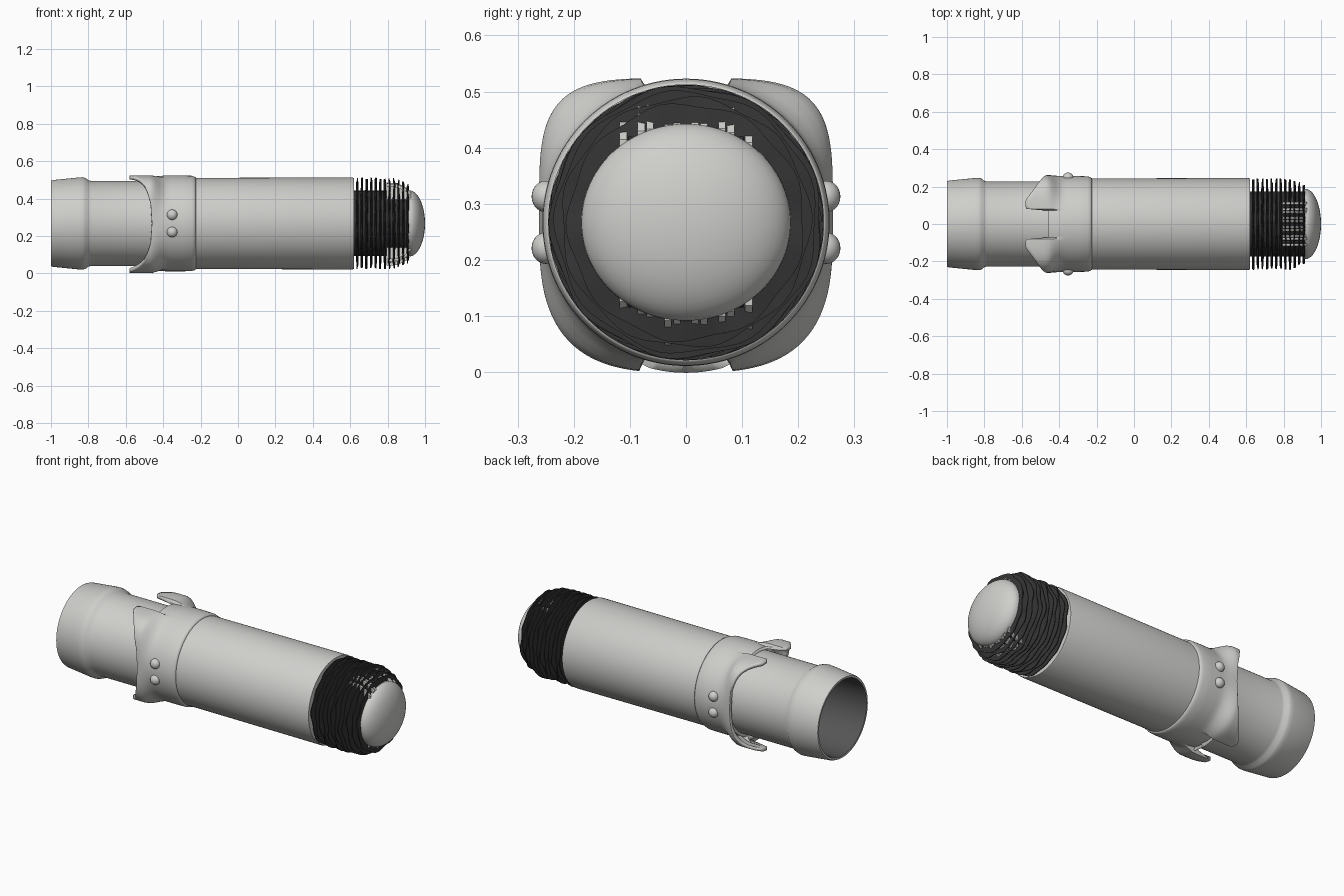
import bpy, bmesh, math, random
from mathutils import Vector

if "Cube" in bpy.data.objects:
    bpy.data.objects.remove(bpy.data.objects["Cube"])

random.seed(4)
CZ = 0.267          # height of the long axis
SEG = 96


def material(name, v):
    m = bpy.data.materials.new(name)
    m.diffuse_color = (v[0], v[1], v[2], 1)
    m.use_nodes = True
    m.node_tree.nodes["Principled BSDF"].inputs["Base Color"].default_value = m.diffuse_color
    return m


LIGHT = material("light_grey", (0.62, 0.62, 0.60))
DARK = material("dark_grey", (0.035, 0.035, 0.035))
INNER = material("inner_grey", (0.09, 0.09, 0.09))


def finish(name, bm, mat, smooth=True, angle=35):
    bmesh.ops.recalc_face_normals(bm, faces=bm.faces)
    me = bpy.data.meshes.new(name)
    bm.to_mesh(me)
    bm.free()
    ob = bpy.data.objects.new(name, me)
    bpy.context.collection.objects.link(ob)
    me.materials.append(mat)
    if smooth:
        bpy.ops.object.select_all(action='DESELECT')
        ob.select_set(True)
        bpy.context.view_layer.objects.active = ob
        bpy.ops.object.shade_smooth_by_angle(angle=math.radians(angle))
    return ob


def add_lathe(bm, profile, wave=None, sy=1.0, sz=1.0):
    """Spin (x, radius) points about the long axis."""
    rows = []
    for x, r in profile:
        if r < 1e-6:
            rows.append([bm.verts.new((x, 0, CZ))])
            continue
        row = []
        for i in range(SEG):
            a = 2 * math.pi * i / SEG
            dx, dr = wave(a, r) if wave else (0, 0)
            row.append(bm.verts.new((x + dx, (r + dr) * sy * math.sin(a),
                                     CZ + (r + dr) * sz * math.cos(a))))
        rows.append(row)
    for p, q in zip(rows, rows[1:]):
        for i in range(SEG):
            j = (i + 1) % SEG
            if len(p) == 1:
                bm.faces.new((p[0], q[j], q[i]))
            elif len(q) == 1:
                bm.faces.new((p[i], p[j], q[0]))
            else:
                bm.faces.new((p[i], p[j], q[j], q[i]))


def lathe(name, profile, mat, **kw):
    bm = bmesh.new()
    add_lathe(bm, profile, **kw)
    return finish(name, bm, mat)


# main tube with flared mouth
lathe("main_tube", [(-1, 0.217), (-1, 0.228), (-0.99, 0.232), (-0.85, 0.246), (-0.83, 0.247),
                    (-0.815, 0.243), (-0.80, 0.231), (-0.785, 0.227), (-0.44, 0.227),
                    (-0.44, 0.243), (0.61, 0.246), (0.62, 0.243), (0.62, 0.17)], LIGHT)
# dark bore behind the mouth
lathe("bore", [(-1, 0.217), (-0.98, 0.212), (-0.45, 0.205), (-0.45, 0)], INNER)

# dark core and thin stacked fins
lathe("fin_core", [(0.60, 0.175), (0.92, 0.175)], DARK)
bm = bmesh.new()
for k in range(12):
    x = 0.638 + 0.0245 * k
    rad = 0.241 if x < 0.84 else 0.241 - 0.45 * (x - 0.84)
    ph = random.uniform(0, 6.28)

    def wave(a, r, ph=ph):
        if r < 0.19:
            return 0, 0
        return (0.003 * math.sin(7 * a + ph) + 0.002 * math.sin(13 * a - ph),
                0.004 * math.sin(9 * a + 2 * ph))
    add_lathe(bm, [(x - 0.007, 0.172), (x - 0.002, rad), (x + 0.002, rad), (x + 0.007, 0.172)], wave=wave)
finish("fins", bm, DARK)

# rough strips above and below the nose
side = [(0.795, 0.16), (0.795, 0.228), (0.85, 0.226), (0.895, 0.205), (0.925, 0.178), (0.925, 0.15)]
for name, sign in (("upper_strips", 1), ("lower_strips", -1)):
    bm = bmesh.new()
    for k in range(15):
        y = -0.112 + 0.016 * k
        drop = 0.235 - math.sqrt(0.235 ** 2 - y * y)
        light = k % 3 != 1
        cut = drop + (random.uniform(0, 0.012) if light else 0.016)
        ends = [[bm.verts.new((px, y + d, CZ + sign * (pz - cut))) for px, pz in side]
                for d in (-0.0065, 0.0065)]
        faces = [bm.faces.new(ends[0]), bm.faces.new(ends[1][::-1])]
        for i in range(len(side)):
            j = (i + 1) % len(side)
            faces.append(bm.faces.new((ends[0][i], ends[1][i], ends[1][j], ends[0][j])))
        for f in faces:
            f.material_index = 0 if light else 1
    ob = finish(name, bm, LIGHT, smooth=False)
    ob.data.materials.append(DARK)

# domed nose
dome = [(0.905, 0.17), (0.912, 0.183)]
dome += [(0.915 + 0.085 * math.sin(t), 0.184 * math.cos(t))
         for t in [math.pi / 2 * i / 12 for i in range(1, 12)]] + [(1.0, 0)]
lathe("nose_dome", dome, LIGHT, sy=1.02, sz=0.96)

# collar with four horns and a notch at top and bottom
EDGE = [(0, -0.46), (16.5, -0.46), (17.5, -0.575), (20, -0.58), (27, -0.58), (34, -0.55), (40, -0.527),
        (48, -0.502), (56, -0.485), (68, -0.467), (90, -0.46)]


def left_edge(deg):
    for (a, u), (b, v) in zip(EDGE, EDGE[1:]):
        if deg <= b:
            return u + (v - u) * (deg - a) / (b - a)
    return EDGE[-1][1]


def horn_radius(a):
    s, c = abs(math.sin(a)), math.cos(a)
    p, h = (4.2, 0.257) if c > 0 else (3.0, 0.268)
    return ((s / 0.262) ** p + (abs(c) / h) ** p) ** (-1 / p)


quarter = sorted(set([2.5 * i for i in range(36)] + [16.5, 17.5]))
angles = quarter + [180 - q for q in quarter[:0:-1]]
angles = sorted(set(angles + [90.0]))
angles += [a + 180 for a in angles]
bm = bmesh.new()
cols = []
for deg in angles:
    fold = deg % 180
    fold = min(fold, 180 - fold)
    a = math.radians(deg)
    x0 = left_edge(fold)
    xs = [x0 + (-0.46 - x0) * i / 5 for i in range(5)]
    xs += [-0.455, -0.44, -0.42, -0.40, -0.38, -0.36, -0.30, -0.25, -0.235, -0.225]
    col = []
    for x in xs:
        t = min(1, max(0, (x + 0.47) / 0.09))
        t = t * t * (3 - 2 * t)
        ring = 0.256 if x < -0.26 else {-0.25: 0.255, -0.235: 0.251}.get(x, 0.245)
        base = horn_radius(a) if fold > 17 else 0.25
        r = base * (1 - t) + ring * t
        col.append(bm.verts.new((x, r * math.sin(a), CZ + r * math.cos(a))))
    cols.append(col)
for p, q in zip(cols, cols[1:] + cols[:1]):
    for i in range(len(p) - 1):
        bm.faces.new((p[i], q[i], q[i + 1], p[i + 1]))
collar = finish("horned_collar", bm, LIGHT, angle=45)
# make sure the shell thickens inward
ref = collar.data.polygons[5]
if ref.normal.dot(ref.center - Vector((ref.center.x, 0, CZ))) < 0:
    collar.data.flip_normals()
mod = collar.modifiers.new("thickness", 'SOLIDIFY')
mod.thickness = 0.018
mod.offset = -1

# paired rivets on both sides
for sname, s in (("front", -1), ("back", 1)):
    for rname, dz in (("upper", 0.046), ("lower", -0.046)):
        bm = bmesh.new()
        bmesh.ops.create_uvsphere(bm, u_segments=24, v_segments=14, radius=0.028)
        for v in bm.verts:
            v.co = (v.co.x - 0.352, v.co.y * 0.9 + s * 0.25, v.co.z + CZ + dz)
        finish(f"{sname}_{rname}_rivet", bm, LIGHT, angle=60)
